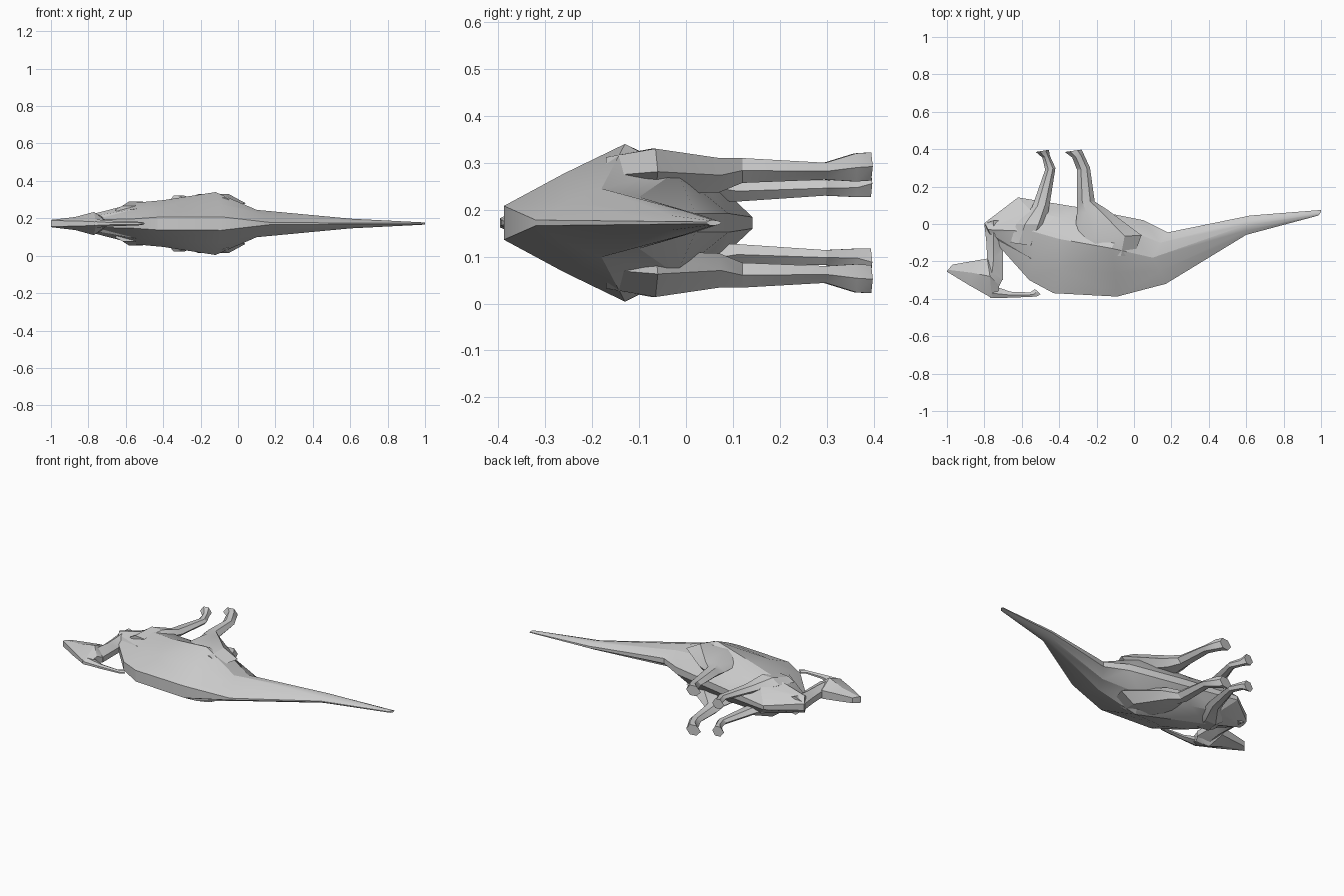
import bpy
import bmesh
import math

if "Cube" in bpy.data.objects:
    bpy.data.objects.remove(bpy.data.objects["Cube"], do_unlink=True)

MID = 0.172  # height of the animal's plane of symmetry (it lies on its side)

grey = bpy.data.materials.new("stone grey")
grey.use_nodes = True
COLOR = (0.6, 0.6, 0.6, 1.0)
grey.diffuse_color = COLOR
grey.node_tree.nodes["Principled BSDF"].inputs["Base Color"].default_value = COLOR


def loft(name, rings, angle=25):
    """Skin a list of closed rings, with both ends capped."""
    bm = bmesh.new()
    loops = [[bm.verts.new(p) for p in ring] for ring in rings]
    n = len(loops[0])
    for a, b in zip(loops, loops[1:]):
        for i in range(n):
            j = (i + 1) % n
            bm.faces.new((a[i], a[j], b[j], b[i]))
    bm.faces.new(loops[0])
    bm.faces.new(loops[-1])
    bmesh.ops.remove_doubles(bm, verts=bm.verts, dist=0.0005)
    bmesh.ops.triangulate(bm, faces=bm.faces)
    bmesh.ops.recalc_face_normals(bm, faces=bm.faces)
    mesh = bpy.data.meshes.new(name)
    bm.to_mesh(mesh)
    bm.free()
    mesh.materials.append(grey)
    ob = bpy.data.objects.new(name, mesh)
    bpy.context.collection.objects.link(ob)
    bpy.ops.object.select_all(action='DESELECT')
    ob.select_set(True)
    bpy.context.view_layer.objects.active = ob
    bpy.ops.object.shade_smooth_by_angle(angle=math.radians(angle))
    return ob


def symmetric(name, halves):
    """Each half ring runs back to belly as (x, y, half width)."""
    rings = []
    for half in halves:
        top = [(x, y, MID + w) for x, y, w in half]
        low = [(x, y, MID - w) for x, y, w in reversed(half)]
        rings.append(top + low)
    return loft(name, rings)


def limb_pair(name, sections):
    """Sections are (x front, y front, x rear, y rear, inner, outer offset)."""
    for side, s in (("upper", 1), ("lower", -1)):
        rings = []
        for xf, yf, xr, yr, wi, wo in sections:
            wm = (wi + wo) / 2
            at = lambda t, w: (xf + (xr - xf) * t, yf + (yr - yf) * t, MID + s * w)
            rings.append([at(0, wm), at(0.3, wo), at(0.75, wo),
                          at(1, wm), at(0.75, wi), at(0.3, wi)])
        loft(f"{side}_{name}", rings)


# Torso and tail: back ridge, upper flank, widest flank, lower flank, belly
symmetric("body_and_tail", [
    [(0.985, 0.045, 0.002), (0.99, 0.05, 0.005), (0.995, 0.057, 0.006),
     (1.0, 0.065, 0.005), (1.0, 0.075, 0.002)],
    [(0.60, -0.058, 0.003), (0.60, -0.035, 0.016), (0.60, -0.005, 0.026),
     (0.61, 0.02, 0.020), (0.62, 0.045, 0.006)],
    [(0.17, -0.32, 0.006), (0.14, -0.25, 0.045), (0.10, -0.18, 0.073),
     (0.14, -0.10, 0.055), (0.18, -0.045, 0.015)],
    [(-0.09, -0.388, 0.036), (-0.10, -0.26, 0.105), (-0.12, -0.13, 0.168),
     (-0.06, -0.02, 0.11), (0.05, 0.02, 0.02)],
    [(-0.43, -0.37, 0.034), (-0.40, -0.24, 0.09), (-0.40, -0.08, 0.125),
     (-0.38, 0.03, 0.09), (-0.30, 0.09, 0.02)],
    [(-0.56, -0.30, 0.025), (-0.54, -0.19, 0.08), (-0.54, -0.04, 0.112),
     (-0.55, 0.07, 0.08), (-0.62, 0.142, 0.012)],
    [(-0.77, -0.065, 0.02), (-0.77, -0.05, 0.04), (-0.78, -0.03, 0.05),
     (-0.79, -0.01, 0.042), (-0.80, 0.005, 0.02)],
])

# Upright neck
symmetric("neck", [
    [(-0.80, 0.0, 0.018), (-0.75, 0.02, 0.055), (-0.67, 0.02, 0.035)],
    [(-0.79, -0.09, 0.018), (-0.75, -0.09, 0.045), (-0.71, -0.12, 0.018)],
    [(-0.785, -0.18, 0.018), (-0.75, -0.18, 0.042), (-0.70, -0.15, 0.016)],
    [(-0.80, -0.24, 0.018), (-0.76, -0.27, 0.045), (-0.70, -0.30, 0.016)],
])

# Wedge-shaped head with a flat bill
symmetric("head", [
    [(-1.0, -0.255, 0.016), (-0.995, -0.245, 0.02), (-0.97, -0.217, 0.016)],
    [(-0.88, -0.328, 0.014), (-0.87, -0.26, 0.035), (-0.86, -0.198, 0.022)],
    [(-0.76, -0.396, 0.010), (-0.77, -0.28, 0.062), (-0.785, -0.185, 0.025)],
    [(-0.73, -0.385, 0.008), (-0.72, -0.33, 0.025), (-0.70, -0.29, 0.012)],
])

# Backswept tubular crest with an upturned end
symmetric("crest", [
    [(-0.77, -0.396, 0.008), (-0.76, -0.37, 0.022), (-0.74, -0.335, 0.012)],
    [(-0.66, -0.394, 0.006), (-0.66, -0.38, 0.014), (-0.66, -0.362, 0.006)],
    [(-0.52, -0.388, 0.004), (-0.54, -0.378, 0.010), (-0.555, -0.366, 0.004)],
    [(-0.50, -0.375, 0.003), (-0.515, -0.36, 0.008), (-0.53, -0.348, 0.003)],
])

# Front legs: shoulder, elbow, wrist, hoof
limb_pair("front_leg", [
    (-0.66, -0.10, -0.52, -0.12, 0.05, 0.095),
    (-0.63, 0.0, -0.47, 0.0, 0.05, 0.118),
    (-0.545, 0.09, -0.45, 0.11, 0.045, 0.09),
    (-0.475, 0.29, -0.42, 0.30, 0.058, 0.09),
    (-0.49, 0.355, -0.45, 0.365, 0.055, 0.095),
    (-0.525, 0.385, -0.455, 0.397, 0.055, 0.113),
])

# Hind legs: hip, thigh, knee, ankle, hoof
limb_pair("hind_leg", [
    (-0.28, -0.17, 0.0, -0.17, 0.06, 0.14),
    (-0.32, -0.08, 0.04, -0.06, 0.06, 0.158),
    (-0.305, 0.06, -0.14, 0.075, 0.065, 0.138),
    (-0.305, 0.12, -0.21, 0.12, 0.085, 0.138),
    (-0.305, 0.29, -0.235, 0.30, 0.092, 0.128),
    (-0.33, 0.355, -0.265, 0.365, 0.088, 0.148),
    (-0.37, 0.385, -0.28, 0.398, 0.09, 0.15),
])
